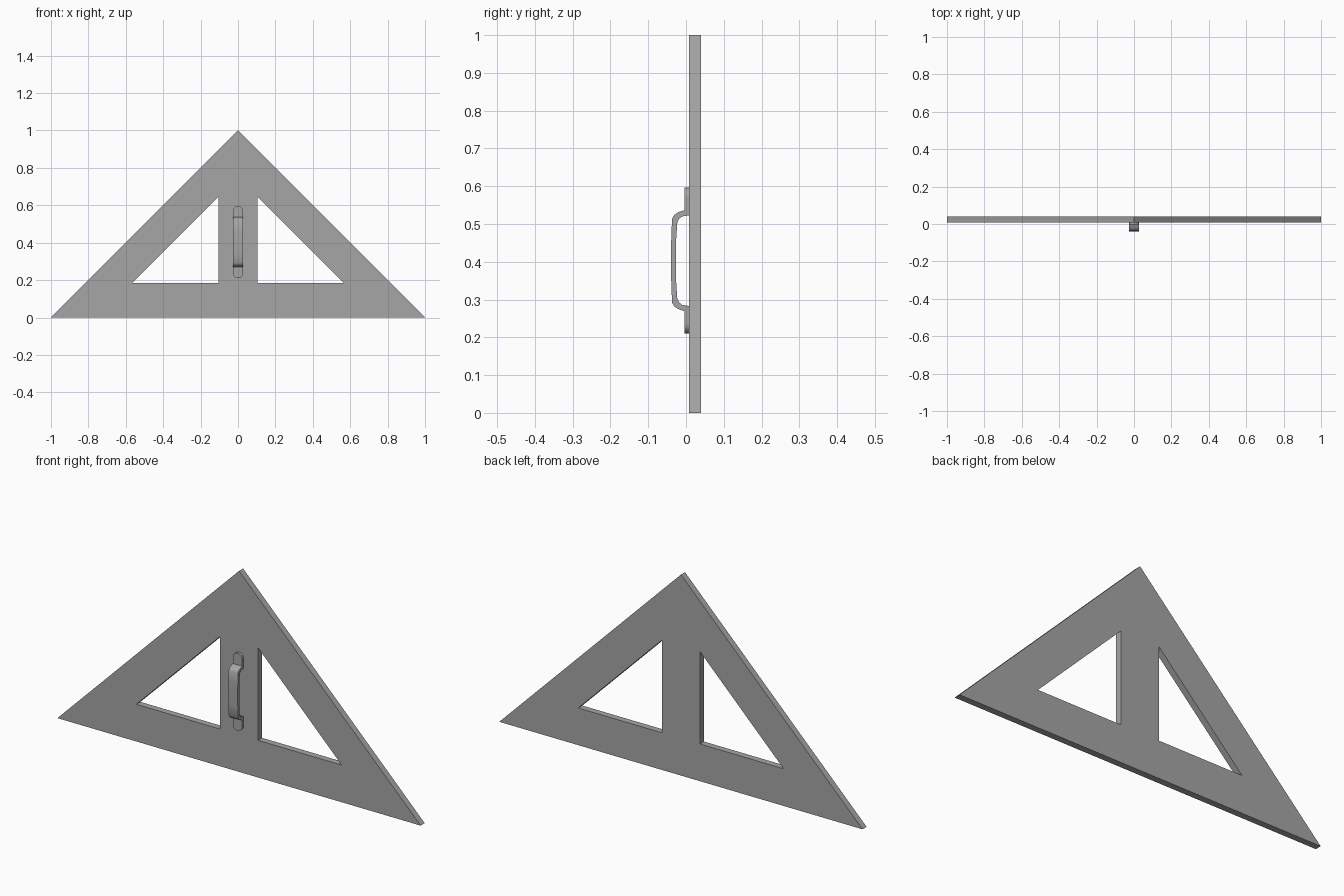
import bpy
import bmesh
import math

cube = bpy.data.objects.get("Cube")
if cube:
    bpy.data.objects.remove(cube, do_unlink=True)

grey = bpy.data.materials.new("plain grey")
grey.use_nodes = True
colour = (0.38, 0.38, 0.38, 1)
grey.diffuse_color = colour
grey.node_tree.nodes["Principled BSDF"].inputs["Base Color"].default_value = colour


def finish(bm, name):
    bmesh.ops.remove_doubles(bm, verts=bm.verts, dist=0.0001)
    bmesh.ops.recalc_face_normals(bm, faces=bm.faces)
    mesh = bpy.data.meshes.new(name)
    bm.to_mesh(mesh)
    bm.free()
    mesh.materials.append(grey)
    obj = bpy.data.objects.new(name, mesh)
    bpy.context.collection.objects.link(obj)
    return obj


# Triangular board: a ring of quads round each window, then thickened
FRONT, BACK = 0.008, 0.04
outer = [(0, 0), (1, 0), (0, 1)]
window = [(0.105, 0.185), (0.565, 0.185), (0.105, 0.645)]
bm = bmesh.new()
for side in (1, -1):
    for i in range(3):
        j = (i + 1) % 3
        corners = (outer[i], outer[j], window[j], window[i])
        bm.faces.new([bm.verts.new((side * x, FRONT, z)) for x, z in corners])
bmesh.ops.remove_doubles(bm, verts=bm.verts, dist=0.0001)
extruded = bmesh.ops.extrude_face_region(bm, geom=bm.faces[:], use_keep_orig=True)
moved = [g for g in extruded["geom"] if isinstance(g, bmesh.types.BMVert)]
bmesh.ops.translate(bm, verts=moved, vec=(0, BACK - FRONT, 0))
finish(bm, "triangle_board")

# Handle: sections are (half width, front y, front z, back y, back z)
HALF, MIDDLE, TAB = 0.026, 0.403, -0.004
top = []
for k in range(8, -1, -1):
    a = math.pi / 2 * k / 8
    z = 0.57 + HALF * math.sin(a)
    top.append((max(HALF * math.cos(a), 0.001), TAB, z, FRONT, z))
bend = [
    (TAB, 0.537, FRONT, 0.523),
    (-0.021, 0.531, -0.01, 0.52),
    (-0.031, 0.524, -0.018, 0.514),
    (-0.037, 0.514, -0.023, 0.504),
    (-0.039, 0.46, -0.026, 0.46),
]
top += [(HALF, *p) for p in bend]
centre = [(HALF, -0.04, MIDDLE, -0.027, MIDDLE)]
bottom = [(w, fy, 2 * MIDDLE - fz, by, 2 * MIDDLE - bz)
          for w, fy, fz, by, bz in reversed(top)]

bm = bmesh.new()
rings = []
for w, fy, fz, by, bz in top + centre + bottom:
    rings.append([bm.verts.new(p) for p in
                  ((-w, fy, fz), (w, fy, fz), (w, by, bz), (-w, by, bz))])
for a, b in zip(rings, rings[1:]):
    for i in range(4):
        j = (i + 1) % 4
        bm.faces.new((a[i], a[j], b[j], b[i]))
bm.faces.new(rings[0])
bm.faces.new(rings[-1])
handle = finish(bm, "handle")

# Smooth the curved grip while keeping its edges crisp
bpy.ops.object.select_all(action="DESELECT")
handle.select_set(True)
bpy.context.view_layer.objects.active = handle
bpy.ops.object.shade_smooth_by_angle(angle=math.radians(32))
